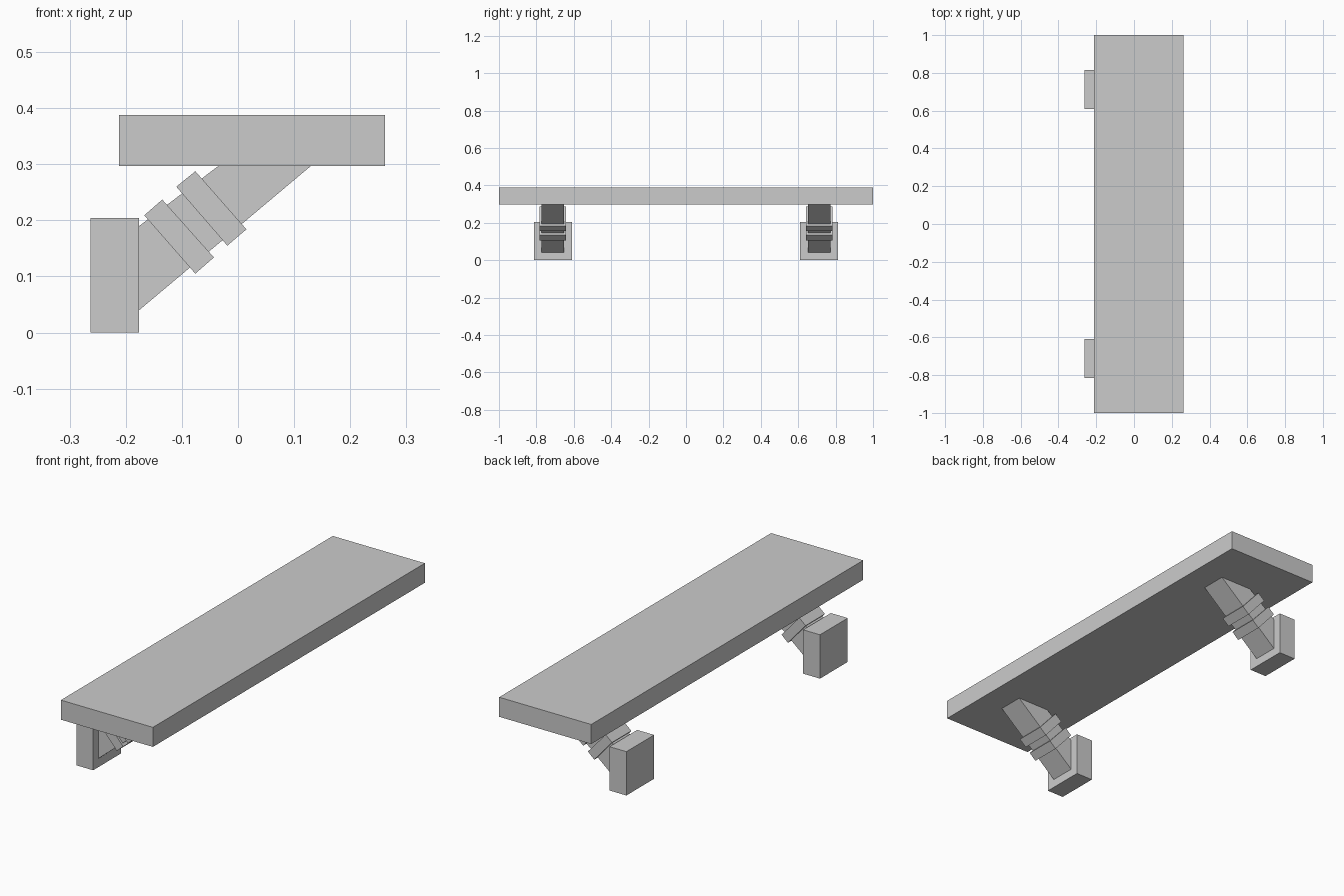
import bpy, bmesh

if "Cube" in bpy.data.objects:
    bpy.data.objects.remove(bpy.data.objects["Cube"])


def prism(name, profile, y0, y1):
    """Extrude an x/z profile from y0 to y1."""
    bm = bmesh.new()
    face = bm.faces.new([bm.verts.new((x, y0, z)) for x, z in profile])
    ext = bmesh.ops.extrude_face_region(bm, geom=[face])
    verts = [g for g in ext["geom"] if isinstance(g, bmesh.types.BMVert)]
    bmesh.ops.translate(bm, vec=(0, y1 - y0, 0), verts=verts)
    bmesh.ops.recalc_face_normals(bm, faces=bm.faces)
    mesh = bpy.data.meshes.new(name)
    bm.to_mesh(mesh)
    bm.free()
    obj = bpy.data.objects.new(name, mesh)
    bpy.context.collection.objects.link(obj)
    return obj


def rect(x0, x1, z0, z1):
    return [(x0, z0), (x1, z0), (x1, z1), (x0, z1)]


# Long shelf board
prism("shelf_board", rect(-0.212, 0.262, 0.297, 0.388), -1, 1)

# Bracket profiles with half widths along y
parts = {
    "wall_block": (rect(-0.263, -0.176, 0, 0.204), 0.102),
    "diagonal_brace": ([(-0.176, 0.04), (0.13, 0.297), (-0.035, 0.297), (-0.176, 0.19)], 0.061),
    "upper_collar": ([(-0.11, 0.260), (-0.076, 0.2875), (0.015, 0.184), (-0.019, 0.155)], 0.071),
    "lower_collar": ([(-0.167, 0.209), (-0.135, 0.237), (-0.043, 0.134), (-0.076, 0.105)], 0.071),
}

# A bracket at each end of the board
for side, y in (("front", -0.712), ("back", 0.712)):
    for name, (profile, half) in parts.items():
        prism(f"{side}_{name}", profile, y - half, y + half)
